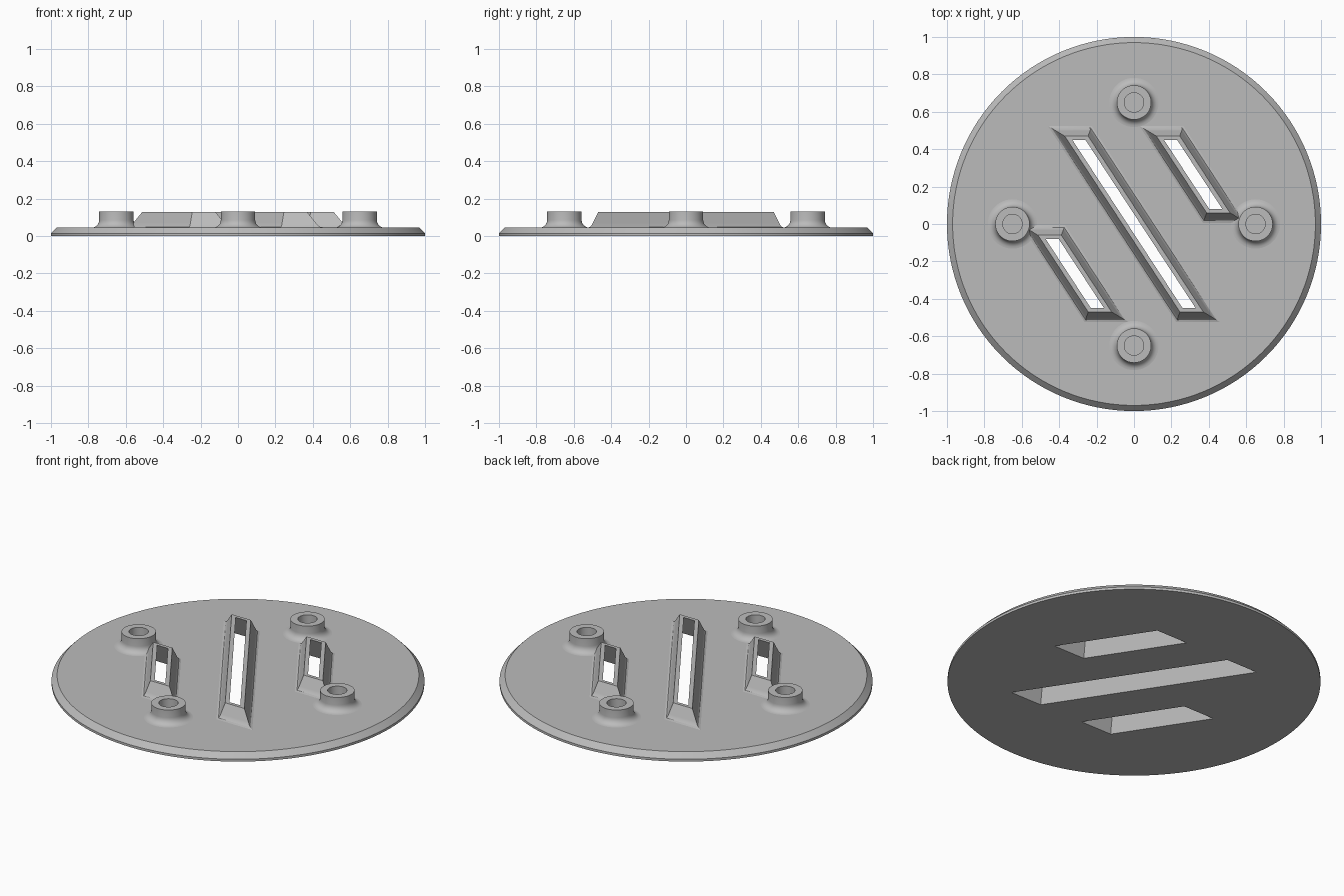
import bpy, bmesh, math

if "Cube" in bpy.data.objects:
    bpy.data.objects.remove(bpy.data.objects["Cube"], do_unlink=True)

PLATE_TOP, TOP, SLANT = 0.045, 0.127, -0.655

grey = bpy.data.materials.new("plain grey")
grey.use_nodes = True
grey.diffuse_color = (0.5, 0.5, 0.5, 1)
grey.node_tree.nodes["Principled BSDF"].inputs["Base Color"].default_value = (0.5, 0.5, 0.5, 1)


def loft(name, rings, caps=(), closed=False):
    """Join matching rings of points with quads; cap the listed rings."""
    bm = bmesh.new()
    loops = [[bm.verts.new(p) for p in ring] for ring in rings]
    pairs = list(zip(loops, loops[1:]))
    if closed:
        pairs.append((loops[-1], loops[0]))
    for a, b in pairs:
        for i in range(len(a)):
            j = (i + 1) % len(a)
            bm.faces.new((a[i], a[j], b[j], b[i]))
    for c in caps:
        bm.faces.new(loops[c])
    bmesh.ops.recalc_face_normals(bm, faces=bm.faces)
    mesh = bpy.data.meshes.new(name)
    bm.to_mesh(mesh)
    bm.free()
    mesh.materials.append(grey)
    ob = bpy.data.objects.new(name, mesh)
    bpy.context.collection.objects.link(ob)
    return ob


def smooth(ob):
    bpy.ops.object.select_all(action='DESELECT')
    ob.select_set(True)
    bpy.context.view_layer.objects.active = ob
    bpy.ops.object.shade_smooth_by_angle(angle=math.radians(30))


def circle(r, z, n, cx=0, cy=0):
    turn = [2 * math.pi * i / n for i in range(n)]
    return [(cx + r * math.cos(t), cy + r * math.sin(t), z) for t in turn]


def slot_ring(slot, half, grow, z):
    """Slanted parallelogram, widened by half and lengthened by grow."""
    shift, low, high = slot
    low, high = low - grow, high + grow
    return [(shift + SLANT * y + s * half, y, z)
            for y, s in ((low, -1), (low, 1), (high, 1), (high, -1))]


def inner_ring(slot, z):
    drop = TOP - z
    return slot_ring(slot, 0.035 + 0.53 * drop, 0.44 * drop - 0.02, z)


# Round plate with a chamfered upper edge
plate = loft("plate", [circle(r, z, 128) for r, z in
                       ((1, 0), (1, 0.014), (0.97, PLATE_TOP))], caps=(0, -1))

# Slots: x shift, lower end and upper end of the ridge crest
slots = {"middle": (0, -0.47, 0.47), "right": (-0.49, -0.47, -0.06),
         "left": (0.49, 0.06, 0.47)}

# Raised hollow ridges, flared at the foot
foot = [(0.055, 0.02), (0.055, PLATE_TOP), (0.042, 0.049), (0.034, 0.058), (0.028, 0.07), (0, TOP)]
for side, slot in slots.items():
    rings = [slot_ring(slot, 0.0625 + out, out, z) for out, z in foot]
    rings += [inner_ring(slot, TOP), inner_ring(slot, 0.02)]
    smooth(loft(side + "_slot_ridge", rings, closed=True))

    # Matching flared opening through the plate
    cutter = loft(side + "_cutter", [inner_ring(slot, z) for z in (-0.02, 0.1)], caps=(0, -1))
    cutter.hide_render = True
    cut = plate.modifiers.new("slot", 'BOOLEAN')
    cut.operation, cut.solver, cut.object = 'DIFFERENCE', 'EXACT', cutter
    bpy.context.view_layer.objects.active = plate
    bpy.ops.object.modifier_apply(modifier=cut.name)
    bpy.data.objects.remove(cutter, do_unlink=True)
smooth(plate)

# Four bosses with filleted feet and blind holes
R, F = 0.092, 0.04
profile = [(R + F, 0.03)]
for i in range(7):
    a = math.pi / 2 * i / 6
    profile.append((R + F - F * math.sin(a), PLATE_TOP + F - F * math.cos(a)))
profile += [(R, 0.13), (0.052, 0.13), (0.052, 0.05)]
for name, cx, cy in (("left", 0.65, 0), ("back", 0, 0.65), ("right", -0.65, 0), ("front", 0, -0.65)):
    smooth(loft(name + "_boss", [circle(r, z, 48, cx, cy) for r, z in profile], caps=(0, -1)))
